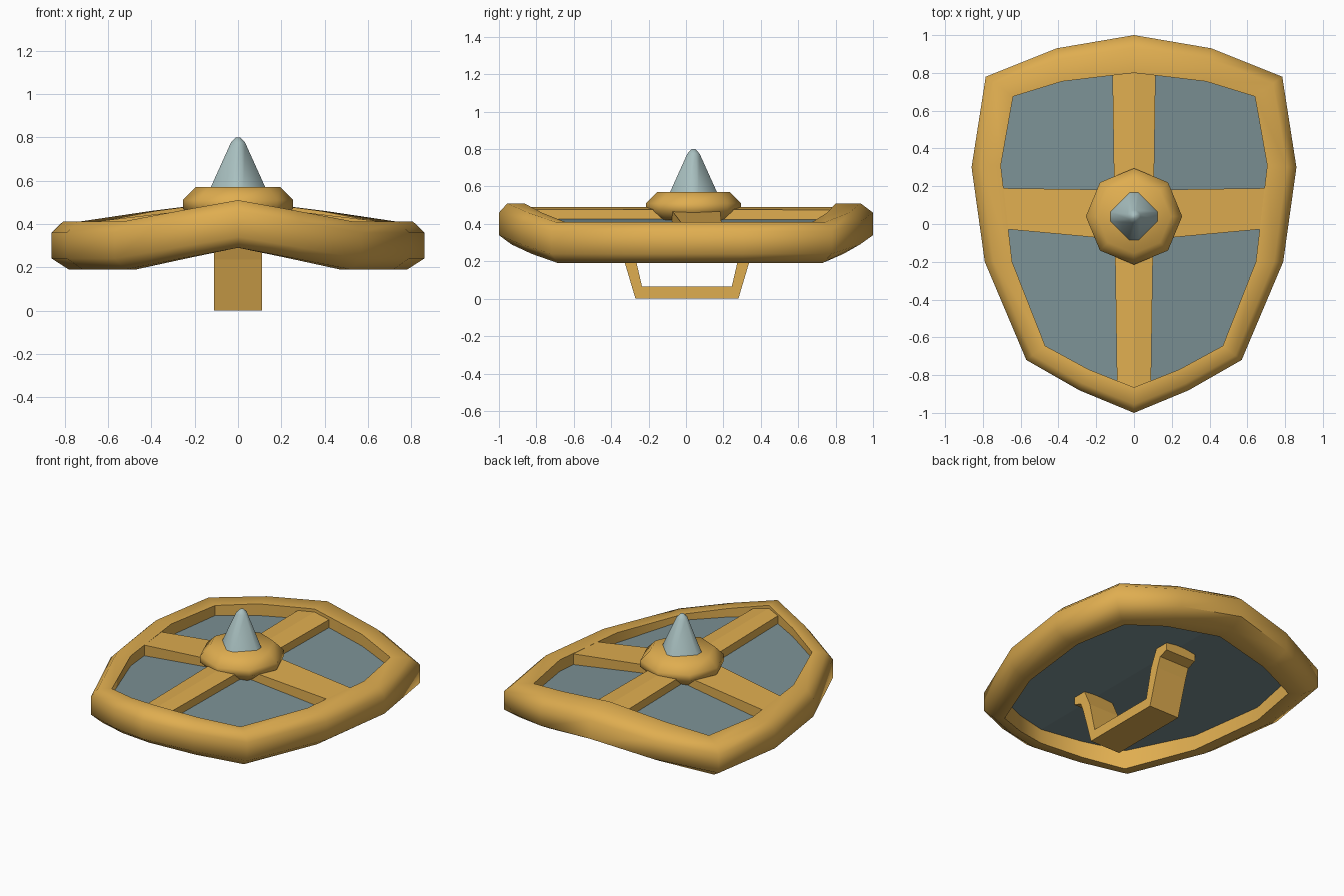
import bpy, bmesh, math

if "Cube" in bpy.data.objects:
    bpy.data.objects.remove(bpy.data.objects["Cube"])


def material(name, rgb):
    m = bpy.data.materials.new(name)
    m.diffuse_color = (*rgb, 1)
    m.use_nodes = True
    m.node_tree.nodes["Principled BSDF"].inputs["Base Color"].default_value = m.diffuse_color
    return m


GOLD = material("gold", (0.74, 0.42, 0.08))
SLATE = material("slate grey", (0.20, 0.285, 0.30))
STEEL = material("pale steel", (0.39, 0.52, 0.52))


def make(name, verts, faces, mat, smooth=None):
    """Mesh object with consistent normals; smooth is an angle in degrees."""
    bm = bmesh.new()
    vs = [bm.verts.new(v) for v in verts]
    for f in faces:
        bm.faces.new([vs[i] for i in f])
    bmesh.ops.recalc_face_normals(bm, faces=bm.faces)
    me = bpy.data.meshes.new(name)
    bm.to_mesh(me)
    bm.free()
    me.materials.append(mat)
    ob = bpy.data.objects.new(name, me)
    bpy.context.collection.objects.link(ob)
    if smooth:
        bpy.ops.object.select_all(action='DESELECT')
        ob.select_set(True)
        bpy.context.view_layer.objects.active = ob
        bpy.ops.object.shade_smooth_by_angle(angle=math.radians(smooth))
    return ob


def skin(rings, closed, caps=False):
    """Vertices and faces joining equal-length closed rings."""
    n, k = len(rings), len(rings[0])
    verts = [p for r in rings for p in r]
    faces = []
    for i in range(n if closed else n - 1):
        a, b = i * k, (i + 1) % n * k
        for j in range(k):
            j2 = (j + 1) % k
            faces.append((a + j, a + j2, b + j2, b + j))
    if caps:
        faces += [tuple(range(k)), tuple(range((n - 1) * k, n * k))]
    return verts, faces


def mirrored(half):
    """Right-half outline (top to bottom) continued up the left side."""
    return half + [(-p[0],) + tuple(p[1:]) for p in half[-2:0:-1]]


def ridged_slab(name, half, top, thick, slope, mat):
    """Slab folded along x = 0, falling away to both sides."""
    pts = mirrored(half)
    n, m = len(pts), len(half)
    verts = [(x, y, top - dz - slope * abs(x)) for dz in (0, thick) for x, y in pts]
    faces = [(i, (i + 1) % n, n + (i + 1) % n, n + i) for i in range(n)]
    right = list(range(m))
    left = list(range(m - 1, n)) + [0]
    for side in (right, left):
        faces += [tuple(side), tuple(i + n for i in side)]
    return make(name, verts, faces, mat)


# Rim: section swept between the outer and inner outlines, drooping at the sides
outer = mirrored([(0, 1, 0), (.41, .93, .05), (.785, .78, .1), (.86, .30, .1),
                  (.79, -.20, .1), (.57, -.72, .1), (.29, -.88, .05), (0, -1, 0)])
inner = mirrored([(0, .80), (.38, .755), (.64, .675), (.705, .31),
                  (.645, -.20), (.47, -.645), (.24, -.77), (0, -.865)])
section = [(1, .51), (.33, .51), (0, .46), (0, .34), (.5, .29), (1, .29)]
rings = [[(ox + (ix - ox) * t, oy + (iy - oy) * t, z - drop) for t, z in section]
         for (ox, oy, drop), (ix, iy) in zip(outer, inner)]
make("rim", *skin(rings, True), GOLD, 62)

# Folded panel, edges tucked into the rim
panel = [(x * 1.02, y * 1.02) for x, y in inner[:8]]
ridged_slab("panel", panel, .44, .055, .15, SLATE)

# Raised cross bars
ridged_slab("long_bar", [(0, .85), (.115, .85), (.09, -.85), (0, -.9)], .49, .07, .13, GOLD)
ridged_slab("cross_bar", [(0, .18), (.72, .19), (.70, -.025), (0, -.09)], .49, .08, .12, GOLD)

# Octagonal boss
CY = .04
rings = [[(r * math.cos(i * math.pi / 4), CY + r * math.sin(i * math.pi / 4), z)
          for i in range(8)]
         for r, z in ((.20, .42), (.255, .47), (.255, .51), (.195, .57))]
make("boss", *skin(rings, False, True), GOLD, 62)

# Four-sided spike with softened corners
rings = []
for r, c, z in ((.13, .025, .56), (.033, .012, .775), (.01, .005, .80)):
    ring = []
    for q in range(4):
        ca, sa = round(math.cos(q * math.pi / 2)), round(math.sin(q * math.pi / 2))
        ring += [(r * ca - s * c * sa, CY + r * sa + s * c * ca, z) for s in (-1, 1)]
    rings.append(ring)
make("spike", *skin(rings, False, True), STEEL, 62)

# Grip strap on the back with turned-out feet
up_side = [(.275, 0), (.345, .235), (.37, .30), (.43, .32), (.43, .38),
           (.34, .38), (.285, .26), (.24, .065)]
profile = up_side + [(-y, z) for y, z in reversed(up_side)]
n = len(profile)
verts = [(x, y + .005, z) for x in (-.11, .11) for y, z in profile]
faces = [(i, (i + 1) % n, n + (i + 1) % n, n + i) for i in range(n)]
faces += [tuple(range(n)), tuple(range(n, 2 * n))]
make("grip", verts, faces, GOLD)
